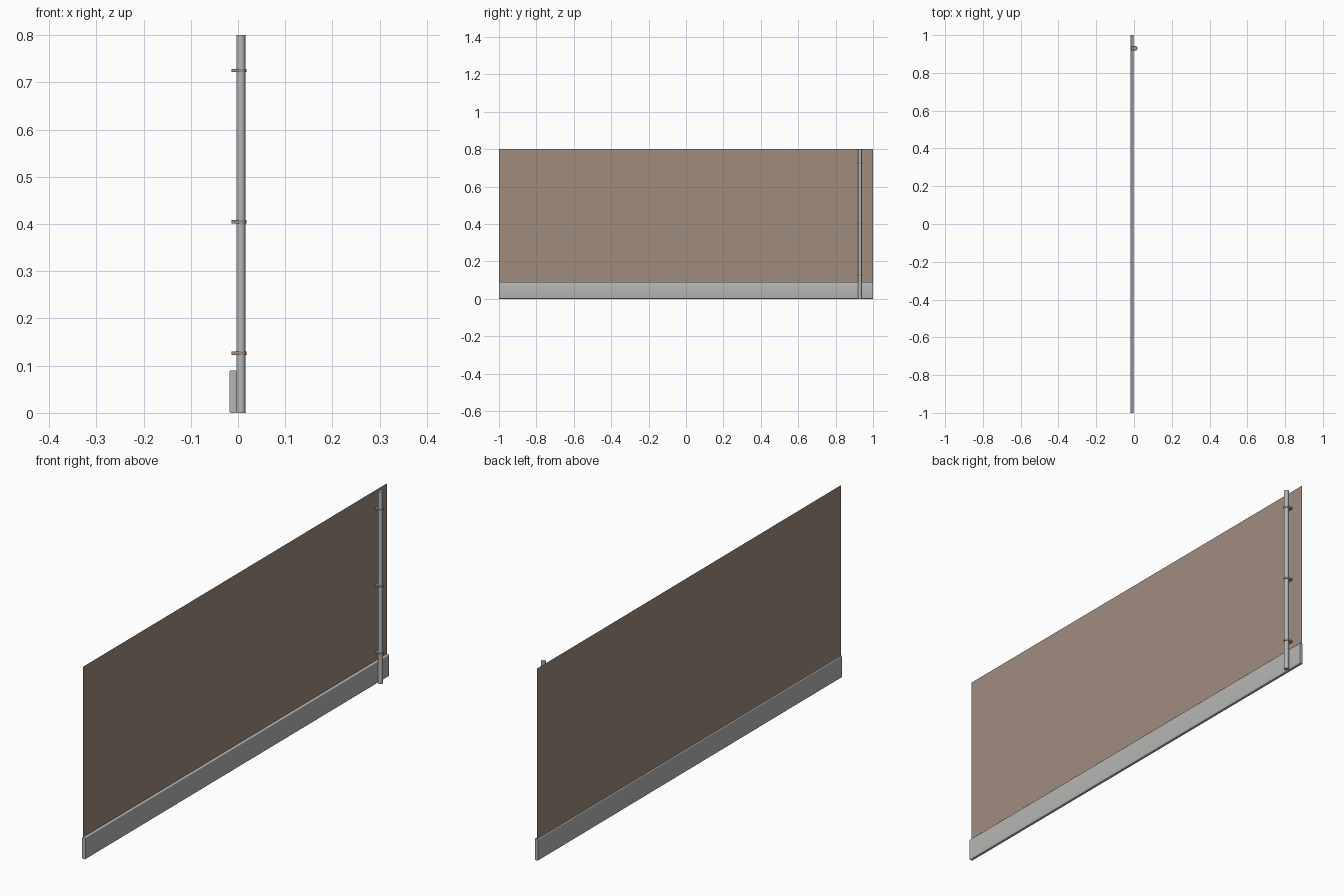
import bpy, bmesh, math

if "Cube" in bpy.data.objects:
    bpy.data.objects.remove(bpy.data.objects["Cube"])


def material(name, rgb):
    m = bpy.data.materials.new(name)
    m.diffuse_color = (*[(c / 255) ** 2.2 for c in rgb], 1)
    m.use_nodes = True
    m.node_tree.nodes["Principled BSDF"].inputs["Base Color"].default_value = m.diffuse_color
    return m


GREY = material("pale grey", (181, 181, 180))
BROWN = material("taupe", (159, 139, 125))


def finish(name, bm, mat, smooth=False):
    bmesh.ops.recalc_face_normals(bm, faces=bm.faces)
    me = bpy.data.meshes.new(name)
    bm.to_mesh(me)
    bm.free()
    me.materials.append(mat)
    ob = bpy.data.objects.new(name, me)
    bpy.context.collection.objects.link(ob)
    if smooth:
        bpy.ops.object.select_all(action='DESELECT')
        ob.select_set(True)
        bpy.context.view_layer.objects.active = ob
        bpy.ops.object.shade_smooth_by_angle(angle=math.radians(40))
    return ob


def prism(name, pts, offset, mat, smooth=False):
    """Extrude a closed outline along offset."""
    bm = bmesh.new()
    face = bm.faces.new([bm.verts.new(p) for p in pts])
    res = bmesh.ops.extrude_face_region(bm, geom=[face], use_keep_orig=True)
    verts = [g for g in res["geom"] if isinstance(g, bmesh.types.BMVert)]
    bmesh.ops.translate(bm, verts=verts, vec=offset)
    return finish(name, bm, mat, smooth)


def arc(cx, cy, r, a0, a1, n):
    return [(cx + r * math.cos(math.radians(a0 + (a1 - a0) * i / n)),
             cy + r * math.sin(math.radians(a0 + (a1 - a0) * i / n)))
            for i in range(n + 1)]


WALL_X = -0.014
PIPE_X, PIPE_Y, PIPE_R = 0.006, 0.93, 0.0096

# wall: a single thin sheet standing in the skirting
bm = bmesh.new()
bm.faces.new([bm.verts.new((WALL_X, y, z))
              for y, z in ((-1, 0.05), (1, 0.05), (1, 0.8), (-1, 0.8))])
finish("wall_panel", bm, BROWN)

# skirting board with rounded long edges
x0, x1, h, r = -0.018, -0.0034, 0.09, 0.003
outline = (arc(x1 - r, h - r, r, 0, 90, 4) + arc(x0 + r, h - r, r, 90, 180, 4)
           + arc(x0 + r, r, r, 180, 270, 4) + arc(x1 - r, r, r, 270, 360, 4))
prism("skirting_board", [(x, -1, z) for x, z in outline], (0, 2, 0), GREY, True)

# vertical pipe
circle = arc(PIPE_X, PIPE_Y, PIPE_R, 0, 360, 32)[:-1]
prism("pipe", [(x, y, 0) for x, y in circle], (0, 0, 0.8), GREY, True)

# pipe clips: rounded straps reaching back to the wall
R = 0.012
strap = [(WALL_X, PIPE_Y - R)] + arc(PIPE_X, PIPE_Y, R, -90, 90, 16) + [(WALL_X, PIPE_Y + R)]
for i, z in enumerate((0.126, 0.405, 0.725)):
    prism(f"pipe_clip_{i + 1}", [(x, y, z - 0.0035) for x, y in strap],
          (0, 0, 0.007), BROWN, True)
